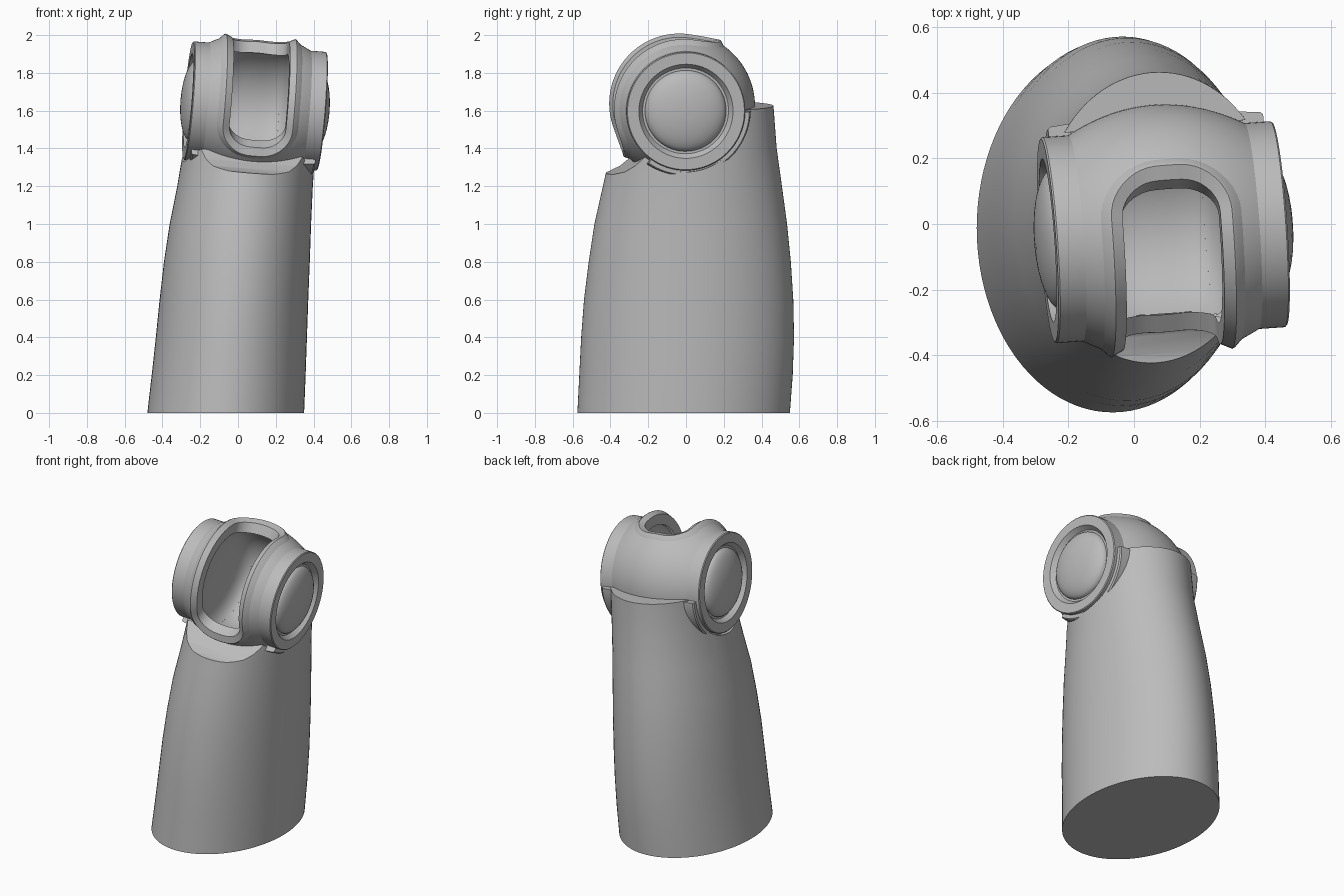
import bpy, bmesh, math
from mathutils import Vector

cube = bpy.data.objects.get("Cube")
if cube:
    bpy.data.objects.remove(cube, do_unlink=True)

grey = bpy.data.materials.new("plain grey")
grey.use_nodes = True
grey.diffuse_color = (0.5, 0.5, 0.5, 1)
grey.node_tree.nodes["Principled BSDF"].inputs["Base Color"].default_value = (0.5, 0.5, 0.5, 1)

# Joint frame: slightly tilted hinge axis, with forward and up directions
CENTRE = Vector((0.09, -0.025, 1.625))
AXIS = Vector((1, 0.07, -0.08)).normalized()
UP = (Vector((0, 0, 1)) - AXIS * AXIS.z).normalized()
FRONT = AXIS.cross(UP)


def joint_point(u, angle, r):
    return CENTRE + AXIS * u + (FRONT * math.cos(angle) + UP * math.sin(angle)) * r


def finish(name, bm, smooth_angle=35):
    mesh = bpy.data.meshes.new(name)
    bm.to_mesh(mesh)
    bm.free()
    mesh.materials.append(grey)
    obj = bpy.data.objects.new(name, mesh)
    bpy.context.collection.objects.link(obj)
    smooth(obj, smooth_angle)
    return obj


def smooth(obj, angle):
    bpy.ops.object.select_all(action='DESELECT')
    obj.select_set(True)
    bpy.context.view_layer.objects.active = obj
    bpy.ops.object.shade_smooth_by_angle(angle=math.radians(angle))


def skin(loops, closed=True, caps=False):
    """Quads between successive loops of points."""
    bm = bmesh.new()
    rings = [[bm.verts.new(p) for p in loop] for loop in loops]
    n = len(rings[0])
    for a, b in zip(rings, rings[1:]):
        for i in range(n if closed else n - 1):
            j = (i + 1) % n
            bm.faces.new((a[i], a[j], b[j], b[i]))
    if caps:
        bm.faces.new(rings[0])
        bm.faces.new(rings[-1])
    return bm


def orient(bm, sign=1):
    """Make an open shell face away from (or towards) the joint centre."""
    bm.normal_update()
    total = sum(f.normal.dot(f.calc_center_median() - CENTRE) * f.calc_area() for f in bm.faces)
    if total * sign < 0:
        bmesh.ops.reverse_faces(bm, faces=bm.faces[:])


def revolve(profile, segments=120):
    return skin([[joint_point(u, math.tau * i / segments, r) for i in range(segments)]
                 for u, r in profile])


def barrel(u):
    return 0.39 - 0.075 * (u / 0.27) ** 2


# Slot opening, measured along the arc (s) and along the hinge axis (u)
SLOT_MID, SLOT_LEN, SLOT_W, SLOT_R, ARC_R = math.radians(39.5), 0.50, 0.15, 0.11, 0.38


def slot_distance(p):
    d = p - CENTRE
    angle = math.atan2(d.dot(UP), d.dot(FRONT)) - SLOT_MID
    angle = (angle + math.pi) % math.tau - math.pi
    qs = abs(angle * ARC_R) - SLOT_LEN + SLOT_R
    qu = abs(d.dot(AXIS)) - SLOT_W + SLOT_R
    return math.hypot(max(qs, 0), max(qu, 0)) + min(max(qs, qu), 0) - SLOT_R


def open_slot(bm, margin):
    doomed = [f for f in bm.faces if slot_distance(f.calc_center_median()) < margin]
    bmesh.ops.delete(bm, geom=doomed, context='FACES')


def slot_loop(offset, height):
    flat = []
    for q, (cs, cu) in enumerate(((1, 1), (-1, 1), (-1, -1), (1, -1))):
        for k in range(11):
            t = math.pi / 2 * (q + k / 10)
            flat.append(Vector((cs * (SLOT_LEN - SLOT_R) + (SLOT_R + offset) * math.cos(t),
                                cu * (SLOT_W - SLOT_R) + (SLOT_R + offset) * math.sin(t))))
    points = []
    for i, p in enumerate(flat):
        nxt = flat[(i + 1) % len(flat)]
        steps = 24 if i % 11 == 10 else 1
        points += [p.lerp(nxt, k / steps) for k in range(steps)]
    return [joint_point(p.y, SLOT_MID + p.x / ARC_R, barrel(p.y) + height) for p in points]


# Barrel housing between the two discs
us = [-0.28 + 0.02 * i for i in range(29)]
bm = revolve([(u, barrel(u)) for u in us])
orient(bm)
open_slot(bm, 0.045)
finish("joint_housing", bm)

# Hollow inside the housing
us = [0.22 * math.sin(math.pi * (i / 32 - 0.5)) for i in range(33)]
bm = revolve([(u, max(0.32 * max(1 - (u / 0.22) ** 4, 0) ** 0.25, 0.001)) for u in us])
orient(bm, -1)
open_slot(bm, 0.02)
finish("joint_hollow", bm, 60)

# Raised frame around the slot
section = ((0, -0.08), (0, -0.014), (0.035, 0.015), (0.042, 0.014), (0.08, -0.008))
bm = skin([slot_loop(d, h) for d, h in section])
orient(bm)
finish("slot_frame", bm, 30)

# Hinge discs with a recessed ring and domed cap
for side, name in ((-1, "right"), (1, "left")):
    rim = [(0.24, 0.315), (0.35, 0.315), (0.355, 0.31), (0.355, 0.25), (0.325, 0.228), (0.325, 0.215)]
    dome = [(0.325 + 0.07 * math.sin(t), 0.215 * math.cos(t))
            for t in (math.pi / 2 * k / 10 for k in range(1, 10))]
    bm = revolve([(side * u, r) for u, r in rim + dome + [(0.395, 0.001)]], 96)
    orient(bm)
    finish(name + "_hinge_disc", bm, 30)

    # Half-round socket lip cradling the disc
    lip = ((0.15, 0.30), (0.33, 0.30), (0.33, 0.338), (0.322, 0.345), (0.27, 0.35), (0.15, 0.36))
    angles = [math.radians(-55 - 124 * k / 40) for k in range(41)]
    bm = skin([[joint_point(side * u, a, r) for u, r in lip] for a in angles], caps=True)
    bmesh.ops.recalc_face_normals(bm, faces=bm.faces[:])
    finish(name + "_socket_lip", bm)

# Limb: oval sections (z, x min, x max, y min, y max)
sections = ((0, -0.48, 0.35, -0.575, 0.55), (0.2, -0.457, 0.358, -0.565, 0.565),
            (0.4, -0.435, 0.365, -0.555, 0.572), (0.6, -0.415, 0.372, -0.54, 0.568),
            (0.8, -0.392, 0.38, -0.515, 0.555), (1.0, -0.362, 0.387, -0.485, 0.535),
            (1.2, -0.322, 0.396, -0.44, 0.508), (1.4, -0.288, 0.41, -0.395, 0.48),
            (1.6, -0.27, 0.42, -0.35, 0.465), (1.75, -0.265, 0.42, -0.33, 0.455))
loops = []
for z, x0, x1, y0, y1 in sections:
    loops.append([((x0 + x1) / 2 + (x1 - x0) / 2 * math.cos(t),
                   (y0 + y1) / 2 + (y1 - y0) / 2 * math.sin(t), z)
                  for t in (math.tau * i / 96 for i in range(96))])
bm = skin(loops, caps=True)
bmesh.ops.recalc_face_normals(bm, faces=bm.faces[:])
limb = finish("limb", bm)

# Cutter: side profile of the cradle, swept along the tilted axis
outline = [(-0.7, -0.36), (-0.42, -0.36), (-0.37, -0.355), (-0.31, -0.335), (-0.26, -0.30), (-0.21, -0.25)]
outline += [(0.325 * math.cos(t), 0.325 * math.sin(t))
            for t in (math.radians(-127 + 127 * k / 36) for k in range(37))]
outline += [(0.7, 0), (0.7, 0.6), (-0.7, 0.6)]
bm = skin([[CENTRE + Vector((x, y + 0.07 * x, z - 0.08 * x)) for y, z in outline]
           for x in (-0.8, 0.8)], caps=True)
bmesh.ops.recalc_face_normals(bm, faces=bm.faces[:])
cutter = finish("cradle_cutter", bm)
cutter.hide_render = True

cut = limb.modifiers.new("cradle", 'BOOLEAN')
cut.operation = 'DIFFERENCE'
cut.solver = 'EXACT'
cut.object = cutter
bpy.context.view_layer.objects.active = limb
bpy.ops.object.modifier_apply(modifier=cut.name)
bpy.data.objects.remove(cutter, do_unlink=True)
smooth(limb, 35)
